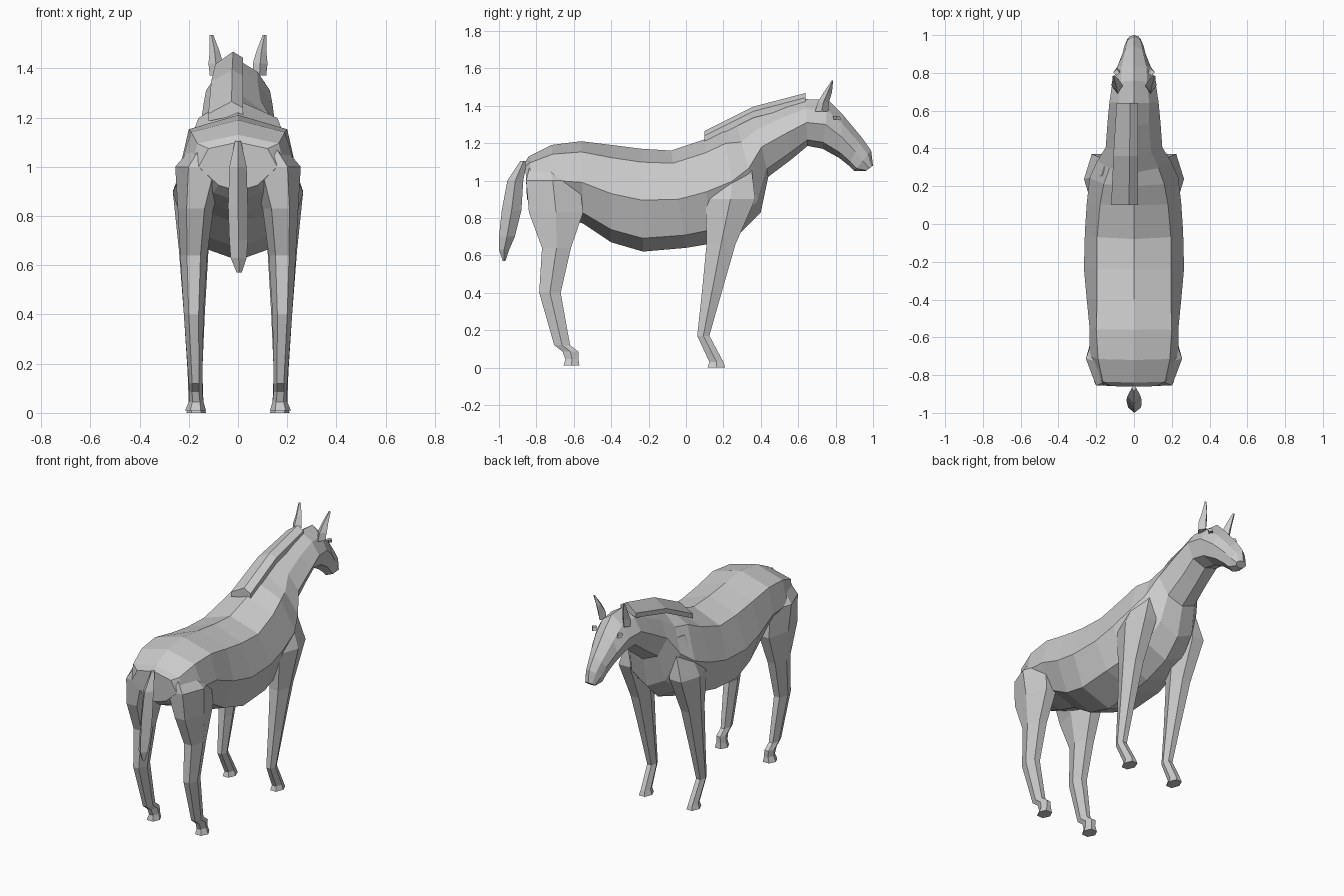
import bpy, bmesh, math


def loft(name, rings):
    """Skin a list of equal-length point rings, with capped ends and flat faces."""
    bm = bmesh.new()
    loops = [[bm.verts.new(p) for p in r] for r in rings]
    n = len(loops[0])
    for a, b in zip(loops, loops[1:]):
        for i in range(n):
            j = (i + 1) % n
            bm.faces.new((a[i], a[j], b[j], b[i]))
    bm.faces.new(loops[0])
    bm.faces.new(loops[-1])
    bmesh.ops.recalc_face_normals(bm, faces=bm.faces)
    me = bpy.data.meshes.new(name)
    bm.to_mesh(me)
    bm.free()
    ob = bpy.data.objects.new(name, me)
    bpy.context.collection.objects.link(ob)
    return ob


def body_ring(ty, tz, by, bz, w1, w2, w3, t1=0.13, t2=0.5, t3=0.87):
    """Eight-point ring between a top point and a bottom point."""
    half = [(t1, w1), (t2, w2), (t3, w3)]
    pts = [(0, 0)] + half + [(1, 0)] + [(t, -w) for t, w in reversed(half)]
    return [(w, ty + (by - ty) * t, tz + (bz - tz) * t) for t, w in pts]


def limb_rings(sections, s=1, n=6):
    """Horizontal n-gon rings from (z, x0, x1, y0, y1) bounds, mirrored by s."""
    fit = 1 / math.sin(math.pi / 3) if n == 6 else 1
    out = []
    for z, x0, x1, y0, y1 in sections:
        cx, cy, hx, hy = (x0 + x1) / 2, (y0 + y1) / 2, (x1 - x0) / 2, (y1 - y0) / 2
        ang = [2 * math.pi * i / n for i in range(n)]
        out.append([(s * (cx + hx * math.cos(a)), cy + hy * fit * math.sin(a), z)
                    for a in ang])
    return out


# Trunk, neck and head in one skin
trunk = [
    (-.86, 1.10, -.85, .90, .12, .16, .08),
    (-.84, 1.13, -.80, .86, .165, .19, .10),
    (-.72, 1.19, -.68, .81, .19, .235, .14),
    (-.56, 1.21, -.55, .77, .20, .235, .16),
    (-.40, 1.19, -.40, .67, .195, .25, .18),
    (-.24, 1.17, -.23, .62, .195, .265, .20),
    (-.08, 1.16, 0, .64, .195, .26, .20),
    (.10, 1.22, .12, .66, .18, .25, .18),
    (.20, 1.27, .29, .72, .16, .235, .14),
]
neck_head = [
    (.27, 1.30, .40, .83, .13, .195, .12),
    (.37, 1.34, .44, 1.02, .09, .15, .10),
    (.52, 1.40, .56, 1.11, .08, .14, .09),
    (.64, 1.435, .65, 1.185, .08, .13, .09),
    (.76, 1.43, .73, 1.17, .07, .115, .08),
    (.84, 1.35, .82, 1.12, .065, .09, .06),
    (.94, 1.23, .87, 1.08, .045, .06, .045),
    (.99, 1.16, .90, 1.05, .035, .05, .04),
    (1.0, 1.08, .96, 1.05, .025, .035, .025),
]
loft("body_neck_and_head", [body_ring(*r) for r in trunk]
     + [body_ring(*r, t1=.2) for r in neck_head])

# Legs, ears and eyes on both sides
hind = [
    (1.10, .05, .17, -.83, -.64),
    (1.00, .04, .255, -.855, -.57),
    (.83, .10, .245, -.84, -.55),
    (.64, .125, .235, -.77, -.615),
    (.40, .14, .22, -.785, -.67),
    (.12, .145, .20, -.705, -.62),
    (.085, .145, .20, -.66, -.575),
    (.045, .14, .20, -.645, -.575),
    (.01, .13, .215, -.655, -.57),
]
front = [
    (1.15, .08, .17, .18, .34),
    (.90, .10, .265, .105, .37),
    (.66, .12, .24, .11, .265),
    (.40, .135, .22, .085, .19),
    (.17, .145, .205, .06, .125),
    (.03, .14, .20, .125, .20),
    (0, .13, .21, .115, .21),
]
ear = [
    (1.37, .06, .115, .69, .76),
    (1.42, .06, .12, .705, .765),
    (1.47, .075, .115, .735, .78),
    (1.535, .10, .115, .78, .787),
]
eye = [
    (1.325, .075, .105, .79, .83),
    (1.345, .075, .11, .785, .82),
]
for side, s in (("right", 1), ("left", -1)):
    loft("hind_leg_" + side, limb_rings(hind, s))
    loft("front_leg_" + side, limb_rings(front, s))
    loft("ear_" + side, limb_rings(ear, s, 4))
    loft("eye_" + side, limb_rings(eye, s, 4))

# Tail
tail = [
    (1.105, -.012, .012, -.885, -.85),
    (1.00, -.035, .035, -.955, -.87),
    (.84, -.04, .04, -.985, -.88),
    (.70, -.035, .04, -1.0, -.915),
    (.63, -.03, .035, -1.0, -.945),
    (.57, -.005, .015, -.98, -.965),
]
loft("tail", limb_rings(tail, 1, 4))

# Mane: thick folded strip that falls over the left side of the neck
mane_profile = [(.02, -.025), (-.025, 0), (-.115, -.05), (-.115, -.08),
                (-.025, -.06), (.02, -.06)]
mane = []
for y, z, k in ((.10, 1.265, 1.05), (.36, 1.395, .95), (.64, 1.468, .8)):
    mane.append([(x * k if x < 0 else x, y, z + dz) for x, dz in mane_profile])
loft("mane", mane)
